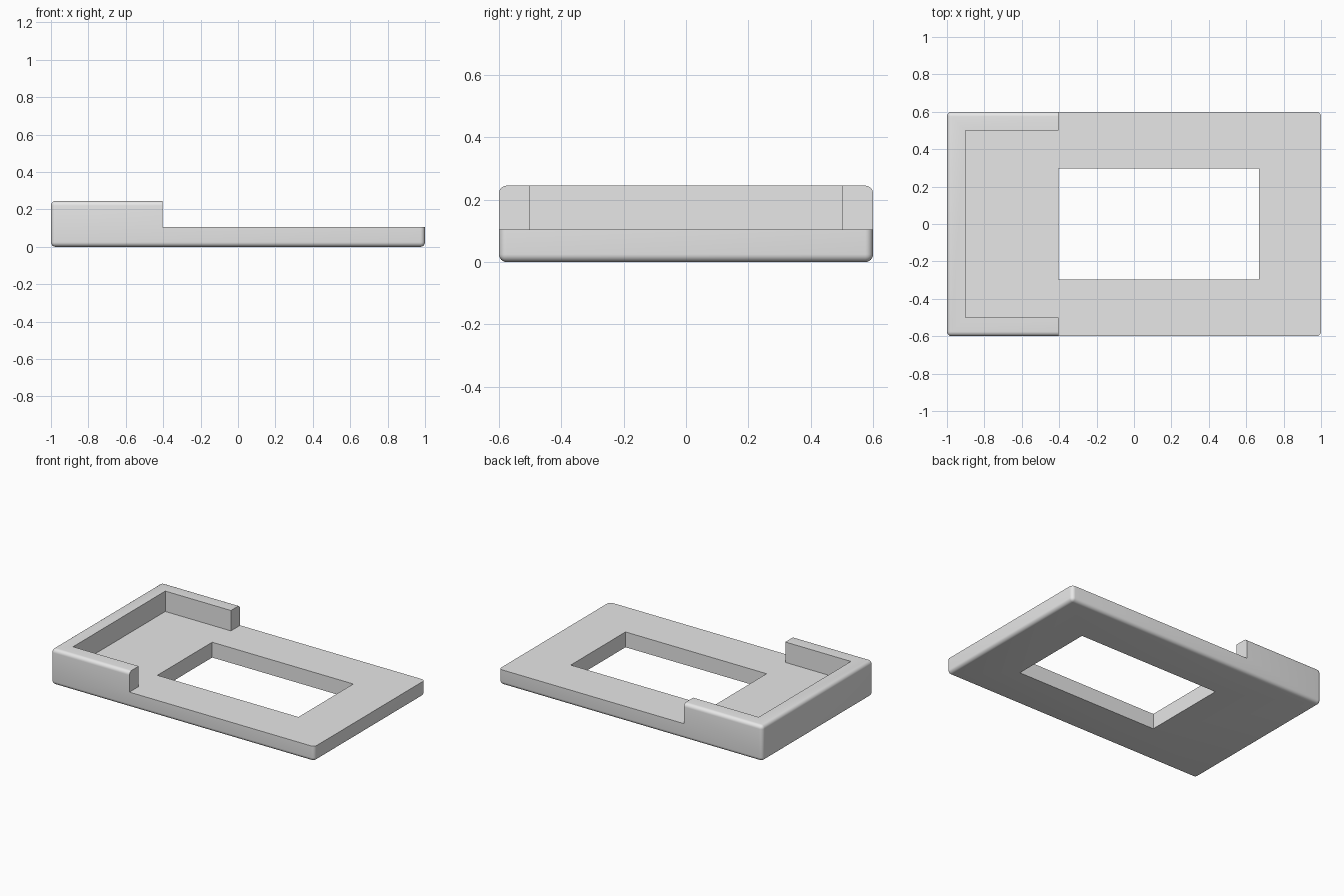
import bpy
import bmesh

if "Cube" in bpy.data.objects:
    bpy.data.objects.remove(bpy.data.objects["Cube"])

FLOOR = 0.105      # thickness of the flat plate
HEIGHT = 0.245     # top of the raised rim
STEP = -0.404      # x where the rim ends


def prism(name, outline, z0, z1):
    """Extrude a flat outline from z0 to z1."""
    bm = bmesh.new()
    face = bm.faces.new([bm.verts.new((x, y, z0)) for x, y in outline])
    side = bmesh.ops.extrude_face_region(bm, geom=[face])["geom"]
    bmesh.ops.translate(bm, vec=(0, 0, z1 - z0),
                        verts=[v for v in side if isinstance(v, bmesh.types.BMVert)])
    bmesh.ops.recalc_face_normals(bm, faces=bm.faces)
    mesh = bpy.data.meshes.new(name)
    bm.to_mesh(mesh)
    bm.free()
    obj = bpy.data.objects.new(name, mesh)
    bpy.context.collection.objects.link(obj)
    return obj


def rect(x0, x1, y0, y1):
    return [(x0, y0), (x1, y0), (x1, y1), (x0, y1)]


# Rounded block that the whole tray is cut from
tray = prism("tray_frame", rect(-1, 1, -0.6, 0.6), 0, HEIGHT)
bevel = tray.modifiers.new("rounded_edges", "BEVEL")
bevel.width = 0.025
bevel.segments = 6

# Cutter for the lowered plate and the pocket inside the U-shaped rim
recess = prism("recess_cutter", [
    (-0.902, -0.5), (STEP, -0.5), (STEP, -0.8), (1.2, -0.8),
    (1.2, 0.8), (STEP, 0.8), (STEP, 0.5), (-0.902, 0.5)], FLOOR, 0.5)

# Cutter for the rectangular window through the plate
window = prism("window_cutter", rect(STEP, 0.667, -0.297, 0.297), -0.2, 0.4)

for cutter in (recess, window):
    cut = tray.modifiers.new(cutter.name, "BOOLEAN")
    cut.operation = "DIFFERENCE"
    cut.solver = "EXACT"
    cut.object = cutter

# Apply the cuts and remove the helpers
bpy.context.view_layer.objects.active = tray
tray.select_set(True)
for mod in list(tray.modifiers):
    bpy.ops.object.modifier_apply(modifier=mod.name)
for cutter in (recess, window):
    bpy.data.objects.remove(cutter)

# Single grey finish, smooth on the rounded edges only
grey = bpy.data.materials.new("grey")
grey.diffuse_color = (0.8, 0.8, 0.8, 1)
grey.use_nodes = True
grey.node_tree.nodes["Principled BSDF"].inputs["Base Color"].default_value = grey.diffuse_color
tray.data.materials.clear()
tray.data.materials.append(grey)
bpy.ops.object.shade_smooth_by_angle(angle=0.6)
